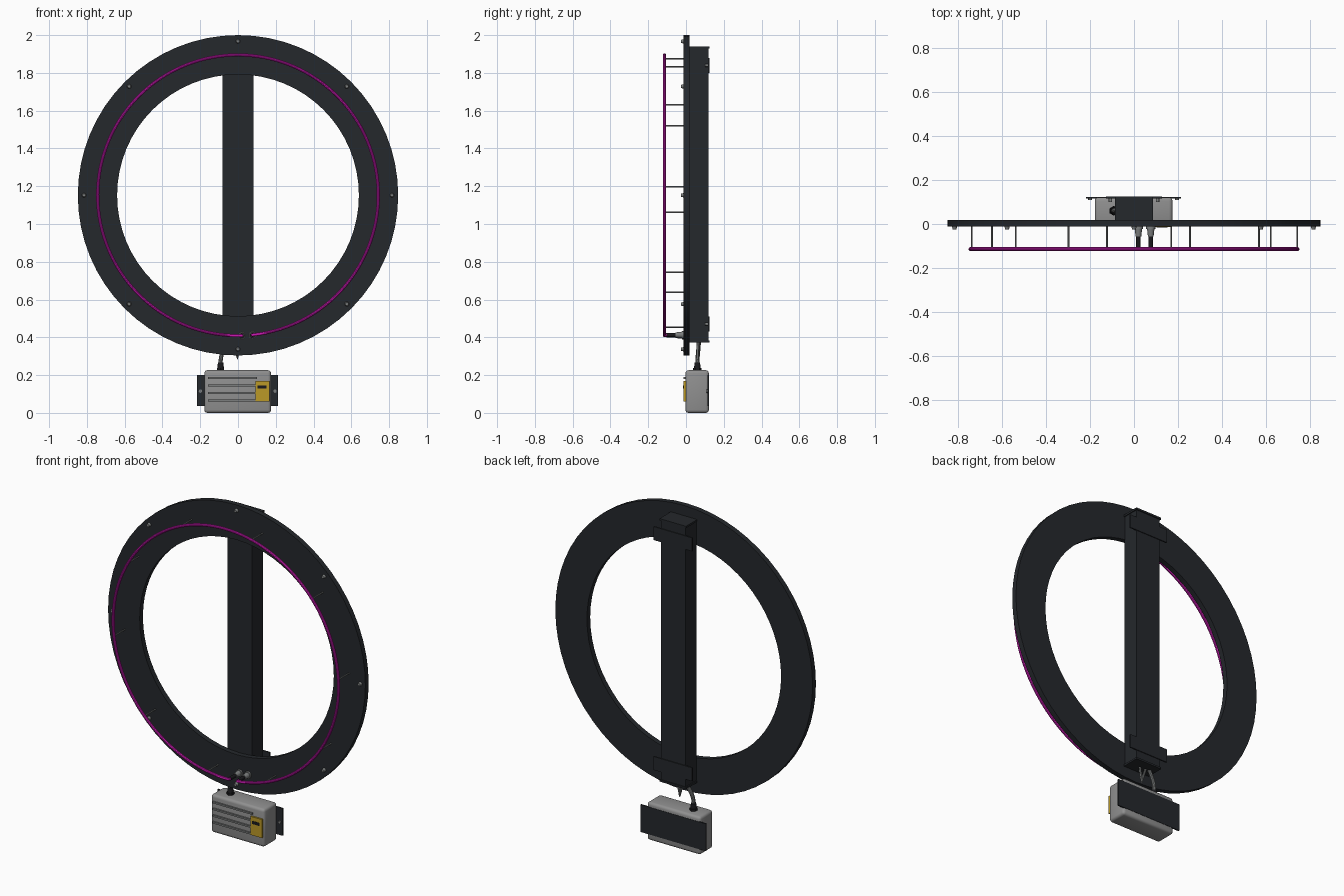
import bpy, bmesh, math
from mathutils import Vector, Matrix

if "Cube" in bpy.data.objects:
    bpy.data.objects.remove(bpy.data.objects["Cube"])

CZ = 1.152  # ring centre height


def mat(name, c):
    m = bpy.data.materials.new(name)
    m.diffuse_color = (*c, 1)
    m.use_nodes = True
    m.node_tree.nodes["Principled BSDF"].inputs["Base Color"].default_value = m.diffuse_color
    return m


DARK = mat("dark_panel", (0.018, 0.021, 0.025))
BLACK = mat("black_rubber", (0.01, 0.01, 0.012))
STEEL = mat("steel", (0.2, 0.21, 0.21))
GREY = mat("grey_case", (0.28, 0.28, 0.28))
PINK = mat("pink_tube", (0.6, 0.01, 0.45))
YELLOW = mat("yellow_label", (0.5, 0.32, 0.02))


def finish(name, bm, m, smooth=False):
    bmesh.ops.recalc_face_normals(bm, faces=bm.faces)
    me = bpy.data.meshes.new(name)
    bm.to_mesh(me)
    bm.free()
    me.materials.append(m)
    ob = bpy.data.objects.new(name, me)
    bpy.context.collection.objects.link(ob)
    if smooth:
        shade(ob)
    return ob


def shade(ob):
    bpy.ops.object.select_all(action='DESELECT')
    ob.select_set(True)
    bpy.context.view_layer.objects.active = ob
    bpy.ops.object.shade_smooth_by_angle(angle=math.radians(35))


def box(name, x, y, z, m, bevel=0):
    """Box from (min, max) ranges, optionally with rounded edges."""
    bm = bmesh.new()
    bmesh.ops.create_cube(bm, size=1)
    for v in bm.verts:
        v.co = [r[0] if c < 0 else r[1] for c, r in zip(v.co, (x, y, z))]
    if bevel:
        bmesh.ops.bevel(bm, geom=bm.edges[:], offset=bevel, segments=3,
                        profile=0.5, affect='EDGES')
    return finish(name, bm, m, bevel > 0)


def rod(name, a, b, r1, m, r2=None, n=12):
    """Cylinder or cone from point a to point b."""
    a, b = Vector(a), Vector(b)
    d = b - a
    bm = bmesh.new()
    bmesh.ops.create_cone(bm, cap_ends=True, segments=n, radius1=r1,
                          radius2=r1 if r2 is None else r2, depth=d.length)
    rot = d.to_track_quat('Z', 'Y').to_matrix().to_4x4()
    bm.transform(Matrix.Translation((a + b) / 2) @ rot)
    return finish(name, bm, m, True)


def tube(name, pts, r, m):
    """Round tube swept along a path."""
    cu = bpy.data.curves.new(name, 'CURVE')
    cu.dimensions = '3D'
    cu.bevel_depth, cu.bevel_resolution, cu.use_fill_caps = r, 3, True
    sp = cu.splines.new('POLY')
    sp.points.add(len(pts) - 1)
    for p, co in zip(sp.points, pts):
        p.co = (*co, 1)
    ob = bpy.data.objects.new(name, cu)
    bpy.context.collection.objects.link(ob)
    cu.materials.append(m)
    bpy.ops.object.select_all(action='DESELECT')
    ob.select_set(True)
    bpy.context.view_layer.objects.active = ob
    bpy.ops.object.convert(target='MESH')
    shade(bpy.context.object)


def polar(r, a, y):
    return (r * math.cos(a), y, CZ + r * math.sin(a))


# Flat backing ring
bm = bmesh.new()
N = 64
loops = [[bm.verts.new(polar(r, 2 * math.pi * i / N, y)) for i in range(N)]
         for r, y in ((0.848, -0.012), (0.848, 0.019), (0.64, 0.019), (0.64, -0.012))]
for k in range(4):
    A, B = loops[k], loops[(k + 1) % 4]
    for i in range(N):
        j = (i + 1) % N
        bm.faces.new((A[i], A[j], B[j], B[i]))
finish("backing_ring", bm, DARK, True)

# Ring screws
for i in range(8):
    a = i * math.pi / 4
    rod("ring_screw", polar(0.815, a, -0.011), polar(0.815, a, -0.026), 0.012, STEEL, 0.008)

# Vertical rear post with end caps and mounting straps
box("rear_post", (-0.081, 0.081), (0.017, 0.119), (0.38, 1.93), DARK)
for z in (0.372, 1.928):
    box("post_end_cap", (-0.087, 0.087), (0.017, 0.125), (z, z + 0.011), DARK)
for z in (0.47, 1.84):
    box("mounting_strap", (-0.128, 0.128), (0.116, 0.124), (z - 0.04, z + 0.04), DARK)
    for s in (-1, 1):
        rod("strap_screw", (s * 0.107, 0.117, z), (s * 0.107, 0.1, z), 0.008, STEEL)

# Glowing tube with both ends turned back towards the ring
R, Y, END = 0.743, -0.114, (0.02, 0.076)
a0 = -math.pi / 2 + math.asin(END[1] / R)
a1 = 1.5 * math.pi + math.asin(END[0] / R)
arc = [polar(R, a0 + (a1 - a0) * i / 120, Y) for i in range(121)]
bend = [(0, 0.012), (0, 0.024)]
head = [(arc[0][0], Y + d, arc[0][2]) for _, d in reversed(bend)]
tail = [(arc[-1][0], Y + d, arc[-1][2]) for _, d in bend]
tube("light_tube", head + arc + tail, 0.0085, PINK)

# Electrode sleeves and sockets
for x in END:
    z = CZ - math.sqrt(R * R - x * x)
    rod("electrode_sleeve", (x, Y + 0.01, z), (x, -0.05, z), 0.0105, BLACK)
    rod("electrode_socket", (x, -0.056, z), (x, -0.02, z), 0.013, STEEL, 0.017, 16)
    rod("electrode_collar", (x, -0.022, z), (x, -0.01, z), 0.021, STEEL, n=16)

# Tube standoffs
for i in range(10):
    a = math.radians(-70 + 36.72 * i)
    rod("tube_standoff", polar(R, a, -0.01), polar(R, a, Y), 0.004, STEEL, n=8)

# Power supply case with rear mounting plate
box("supply_case", (-0.178, 0.175), (-0.003, 0.121), (0, 0.226), GREY, 0.016)
box("supply_plate", (-0.217, 0.213), (0.115, 0.123), (0.037, 0.2), DARK)
for x in (-0.199, 0.196):
    rod("plate_screw", (x, 0.116, 0.115), (x, 0.108, 0.115), 0.009, STEEL)

# Case cooling ribs
for z in (0.065, 0.105, 0.145, 0.185):
    box("cooling_rib", (-0.16, 0.1), (-0.012, 0.002), (z - 0.005, z + 0.005), STEEL)

# Warning label, blank
box("label", (0.092, 0.167), (-0.0135, 0), (0.06, 0.17), YELLOW)
box("label_bar", (0.102, 0.152), (-0.015, -0.013), (0.128, 0.146), BLACK)

# Cable gland and supply cable up into the post
rod("gland_nut", (-0.092, 0.06, 0.222), (-0.092, 0.06, 0.238), 0.022, BLACK, n=6)
rod("cable_gland", (-0.092, 0.06, 0.235), (-0.092, 0.06, 0.268), 0.018, BLACK, 0.014, 16)
path = []
for i in range(13):
    t = i / 12
    s = t * t * (3 - 2 * t)
    path.append((-0.092 + 0.045 * s * t, 0.06 + 0.008 * s, 0.26 + 0.125 * t))
tube("supply_cable", path, 0.011, STEEL)

# Short cable loop below the post
tube("cable_loop", [(-0.03, 0.066, 0.385), (-0.012, 0.064, 0.325), (-0.003, 0.062, 0.288),
                    (0.003, 0.062, 0.325), (0.014, 0.064, 0.385)], 0.007, STEEL)
